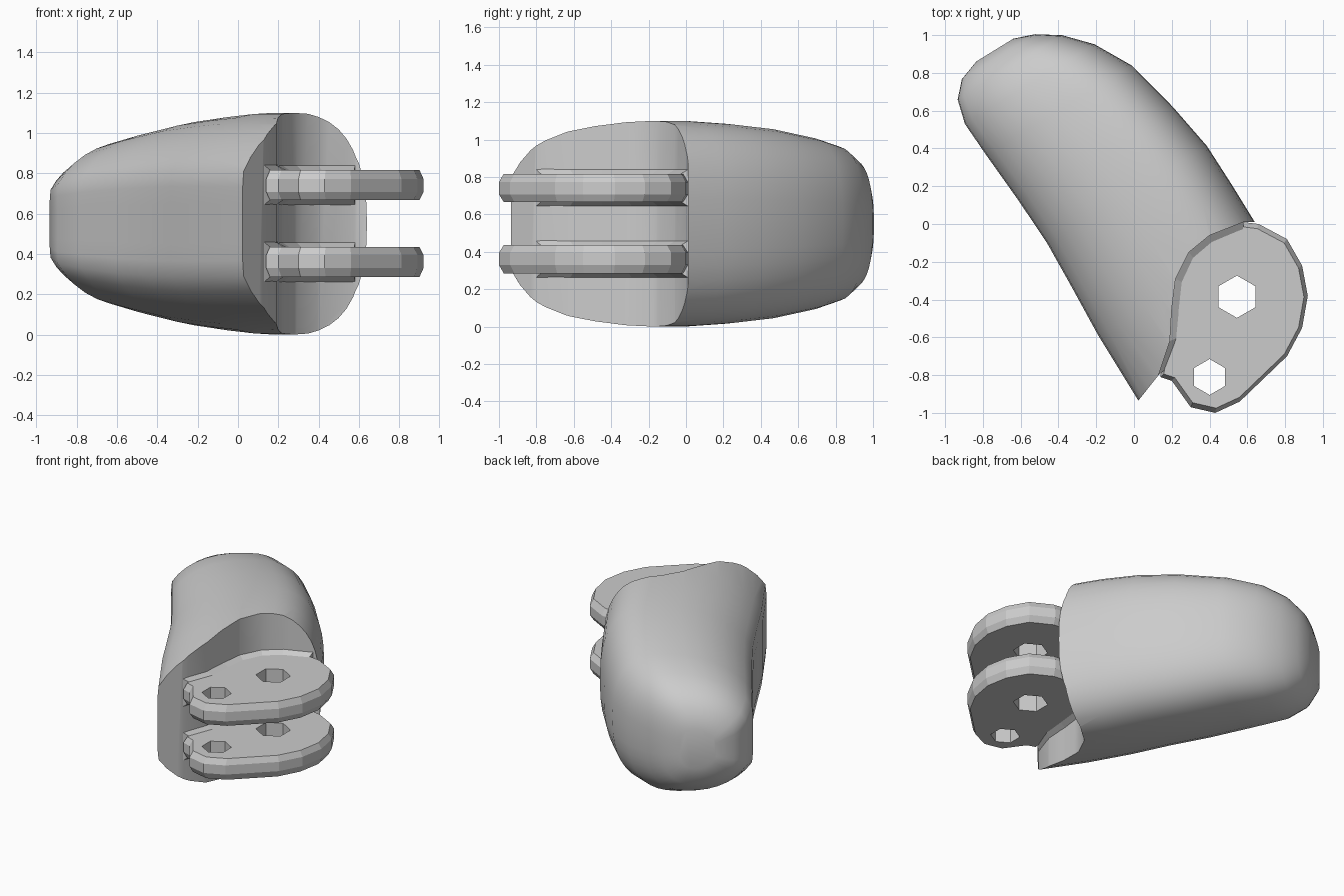
import bpy, bmesh, math
from mathutils import Vector

cube = bpy.data.objects.get("Cube")
if cube:
    bpy.data.objects.remove(cube)

grey = bpy.data.materials.new("light grey plastic")
grey.use_nodes = True
grey.diffuse_color = (0.6, 0.6, 0.6, 1)
grey.node_tree.nodes["Principled BSDF"].inputs["Base Color"].default_value = (0.6, 0.6, 0.6, 1)

MID = 0.55                                # height of the symmetry plane
AXIS = Vector((-0.524, 0.852, 0))         # length of the finger
ACROSS = Vector((0.852, 0.524, 0))


def loft(name, rings):
    """Skin closed rings of equal length and cap both ends."""
    bm = bmesh.new()
    rows = [[bm.verts.new(p) for p in ring] for ring in rings]
    n = len(rows[0])
    for a, b in zip(rows, rows[1:]):
        for i in range(n):
            j = (i + 1) % n
            bm.faces.new((a[i], a[j], b[j], b[i]))
    bm.faces.new(rows[0])
    bm.faces.new(rows[-1])
    bmesh.ops.recalc_face_normals(bm, faces=bm.faces)
    mesh = bpy.data.meshes.new(name)
    bm.to_mesh(mesh)
    bm.free()
    mesh.materials.append(grey)
    obj = bpy.data.objects.new(name, mesh)
    bpy.context.collection.objects.link(obj)
    return obj


def flat_ring(outline, z, scale=1.0):
    cx = sum(p[0] for p in outline) / len(outline)
    cy = sum(p[1] for p in outline) / len(outline)
    return [(cx + (x - cx) * scale, cy + (y - cy) * scale, z) for x, y in outline]


def cut(obj, cutter):
    mod = obj.modifiers.new("cut", "BOOLEAN")
    mod.operation, mod.solver, mod.object = "DIFFERENCE", "EXACT", cutter
    bpy.context.view_layer.objects.active = obj
    bpy.ops.object.modifier_apply(modifier=mod.name)
    bpy.data.objects.remove(cutter)


def smooth(obj, degrees):
    bpy.ops.object.select_all(action="DESELECT")
    obj.select_set(True)
    bpy.context.view_layer.objects.active = obj
    bpy.ops.object.shade_smooth_by_angle(angle=math.radians(degrees))


# Finger body: distance along axis, left edge, right edge, half height
stations = [(-1.3, -0.47, 0.55, 0.53), (-0.4, -0.47, 0.55, 0.55), (-0.1, -0.455, 0.55, 0.55),
            (0.15, -0.445, 0.545, 0.535), (0.42, -0.455, 0.5, 0.51), (0.72, -0.475, 0.43, 0.46),
            (0.92, -0.485, 0.32, 0.415), (1.05, -0.45, 0.2, 0.35), (1.13, -0.375, 0.08, 0.265),
            (1.17, -0.26, -0.03, 0.14)]


def body_ring(d, left, right, half):
    """Rounded section with its ridge off centre and a flattened left side."""
    width = right - left
    ridge = left + 0.6 * width
    ring = []
    for i in range(40):
        t = math.tau * i / 40
        c, s = math.cos(t), math.sin(t)
        power, reach = (2 / 2.6, 0.4 * width) if c > 0 else (2 / 2.15, 0.66 * width)
        u = math.copysign(abs(c) ** power, c)
        v = math.copysign(abs(s) ** power, s)
        p = AXIS * d + ACROSS * max(ridge + u * reach, left)
        ring.append((p.x, p.y, MID + v * half))
    return ring


body = loft("finger_body", [body_ring(*s) for s in stations])

# Hollowed knuckle socket at the front of the body
socket = [(0.66, 0.01), (0.58, 0.01), (0.4, -0.06), (0.29, -0.15), (0.22, -0.29),
          (0.2, -0.45), (0.19, -0.62), (0.13, -0.8)]
socket_cut = [(1.5, 0.08)] + socket + [(-0.1, -1.09), (0, -1.6), (1.5, -1.6)]
cut(body, loft("socket_cutter", [flat_ring(socket_cut, z) for z in (-0.5, 1.6)]))
smooth(body, 35)

# Two hinge plates with chamfered rims, pin holes and a fillet to the socket
plate = [(0.14, -0.81), (0.2, -0.83), (0.3, -0.97), (0.43, -1.0), (0.56, -0.94), (0.81, -0.7),
         (0.89, -0.55), (0.92, -0.38), (0.89, -0.22), (0.81, -0.08), (0.66, 0.0),
         (0.5, 0.02), (0.3, -0.06), (0.16, -0.3), (0.16, -0.6)]
holes = [(0.545, -0.385, 0.112), (0.4, -0.81, 0.095)]
for name, z, flip in (("lower", 0.36, -1), ("upper", 0.742, 1)):
    lug = loft(name + "_hinge_plate",
               [flat_ring(plate, z - 0.075 * flip, 0.95), flat_ring(plate, z - 0.035 * flip),
                flat_ring(plate, z + 0.03 * flip), flat_ring(plate, z + 0.075 * flip, 0.95)])
    for x, y, r in holes:
        hexagon = [(x + r * math.cos(math.radians(60 * i + 30)),
                    y + r * math.sin(math.radians(60 * i + 30))) for i in range(6)]
        cut(lug, loft("pin_cutter", [flat_ring(hexagon, z + h) for h in (-0.2, 0.2)]))
    rows = []
    for x, y in socket[1:]:
        wall = Vector((x, y, 0))
        inward = (Vector((0.55, -0.45, 0)) - wall).normalized()
        back, front = wall - inward * 0.02, wall + inward * 0.045
        rows.append([(p.x, p.y, z + h) for p, h in
                     ((back, -0.11), (front, -0.07), (front, 0.07), (back, 0.11))])
    loft(name + "_plate_fillet", rows)
